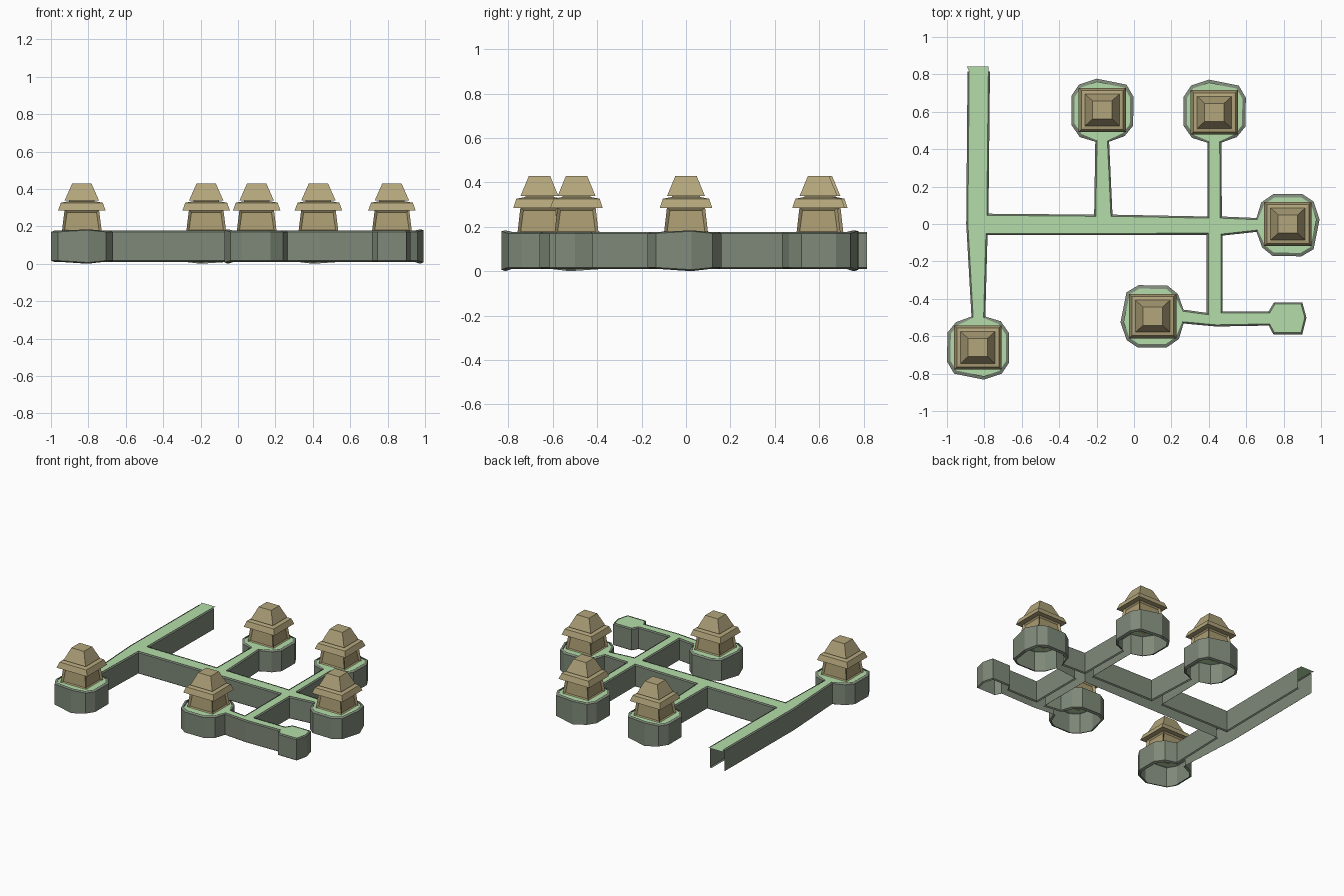
import bpy, bmesh
from math import radians
from mathutils import Vector, Matrix

if "Cube" in bpy.data.objects:
    bpy.data.objects.remove(bpy.data.objects["Cube"])


def material(name, rgb):
    m = bpy.data.materials.new(name)
    m.diffuse_color = (*rgb, 1)
    m.use_nodes = True
    m.node_tree.nodes["Principled BSDF"].inputs["Base Color"].default_value = m.diffuse_color
    return m


GRASS = material("grass", (0.46, 0.73, 0.40))
STONE = material("stone", (0.21, 0.25, 0.19))
WOOD = material("wood", (0.40, 0.33, 0.17))
THATCH = material("thatch", (0.45, 0.38, 0.20))


def make(name, bm, mat, loc=(0, 0, 0)):
    me = bpy.data.meshes.new(name)
    bm.to_mesh(me)
    bm.free()
    me.materials.append(mat)
    ob = bpy.data.objects.new(name, me)
    ob.location = loc
    bpy.context.collection.objects.link(ob)
    return ob


# Platform edge: local pad shape, opening toward -y, third value marks the bulged apex
PAD = [(-.037, -.165), (-.12, -.14), (-.165, -.075), (-.165, .08), (-.125, .14), (-.03, .172),
       (.13, .14), (.168, .075), (.165, -.08), (.12, -.135), (.037, -.165)]
outline = []  # (point, inset, z bulge), clockwise


def road(*pts):
    outline.extend((Vector(p), .009, 0) for p in pts)


def pad(x, y, turn):
    rot = Matrix.Rotation(radians(turn), 2)
    for i, p in enumerate(PAD):
        q = rot @ Vector(p) + Vector((x, y))
        outline.append((q, .009 if i in (0, 10) else .018, .01 if i == 5 else 0))


road((-.77, .815), (-.778, .055), (-.213, .05))
pad(-.17, .605, 0)
road((-.115, .05), (.392, .04))
pad(.43, .6, 0)
road((.47, .04))
pad(.82, -.005, -90)
road((.473, -.062), (.473, -.467))
road((.72, -.467), (.748, -.42), (.9, -.42), (.922, -.5), (.9, -.59), (.745, -.59), (.72, -.543))
road((.44, -.548))
pad(.10, -.495, 90)
road((.388, -.475), (.388, -.058), (-.783, -.06))
pad(-.832, -.66, 180)
road((-.897, 0), (-.89, .815))

# Inset copy of the outline by mitring the neighbouring edges
inner = []
for i, (p, w, b) in enumerate(outline):
    a = outline[max(i - 1, 0)][0]
    c = outline[min(i + 1, len(outline) - 1)][0]
    d1 = (p - a) if i > 0 else (c - p)
    d2 = (c - p) if i < len(outline) - 1 else d1
    n1 = Vector((d1.y, -d1.x)).normalized()
    n2 = Vector((d2.y, -d2.x)).normalized()
    inner.append(p + (n1 + n2) / (1 + n1.dot(n2)) * w)

# Hanging wall: open sheet with a small lip at top and bottom
bm = bmesh.new()
rows = []
for (p, w, b), q in zip(outline, inner):
    rows.append([bm.verts.new(v) for v in (
        (q.x, q.y, .010 - b), (p.x, p.y, .017 - b), (p.x, p.y, .170 + b), (q.x, q.y, .177 + b * .7))])
for r, s in zip(rows, rows[1:]):
    for k in range(3):
        bm.faces.new((r[k], r[k + 1], s[k + 1], s[k]))
make("platform_wall", bm, STONE)

# Grass deck inside the wall, running on past the open road end
bm = bmesh.new()
deck = [(-.777, .842)] + [tuple(q) for q in inner] + [(-.893, .842)]
face = bm.faces.new([bm.verts.new((x, y, .173)) for x, y in deck])
face.normal_update()
if face.normal.z < 0:
    face.normal_flip()
bmesh.ops.triangulate(bm, faces=[face])
make("grass_deck", bm, GRASS)


def tiers(*rings):
    """Square tapered solid from (half width, z) rings, slightly shallower in y."""
    bm = bmesh.new()
    loops = [[bm.verts.new((sx * h, sy * h * .93, z)) for sx, sy in ((-1, -1), (1, -1), (1, 1), (-1, 1))]
             for h, z in rings]
    sides = []
    for lo, hi in zip(loops, loops[1:]):
        for k in range(4):
            sides.append(bm.faces.new((lo[k], lo[(k + 1) % 4], hi[(k + 1) % 4], hi[k])))
    bm.faces.new(loops[0][::-1])
    bm.faces.new(loops[-1])
    bm.normal_update()
    return bm, sides


# Huts: panelled body, skirt roof, neck and capped upper roof
for x, y in [(-.835, -.66), (-.17, .61), (.43, .597), (.823, 0), (.10, -.493)]:
    bm, sides = tiers((.107, .168), (.092, .29))
    bmesh.ops.inset_individual(bm, faces=sides, thickness=.02, depth=-.012)
    make("hut_body", bm, WOOD, (x, y, 0))
    bm, _ = tiers((.127, .285), (.112, .326), (.07, .334))
    make("hut_skirt_roof", bm, THATCH, (x, y, 0))
    bm, _ = tiers((.068, .33), (.068, .345))
    make("hut_neck", bm, WOOD, (x, y, 0))
    bm, _ = tiers((.092, .338), (.052, .428))
    make("hut_upper_roof", bm, THATCH, (x, y, 0))
